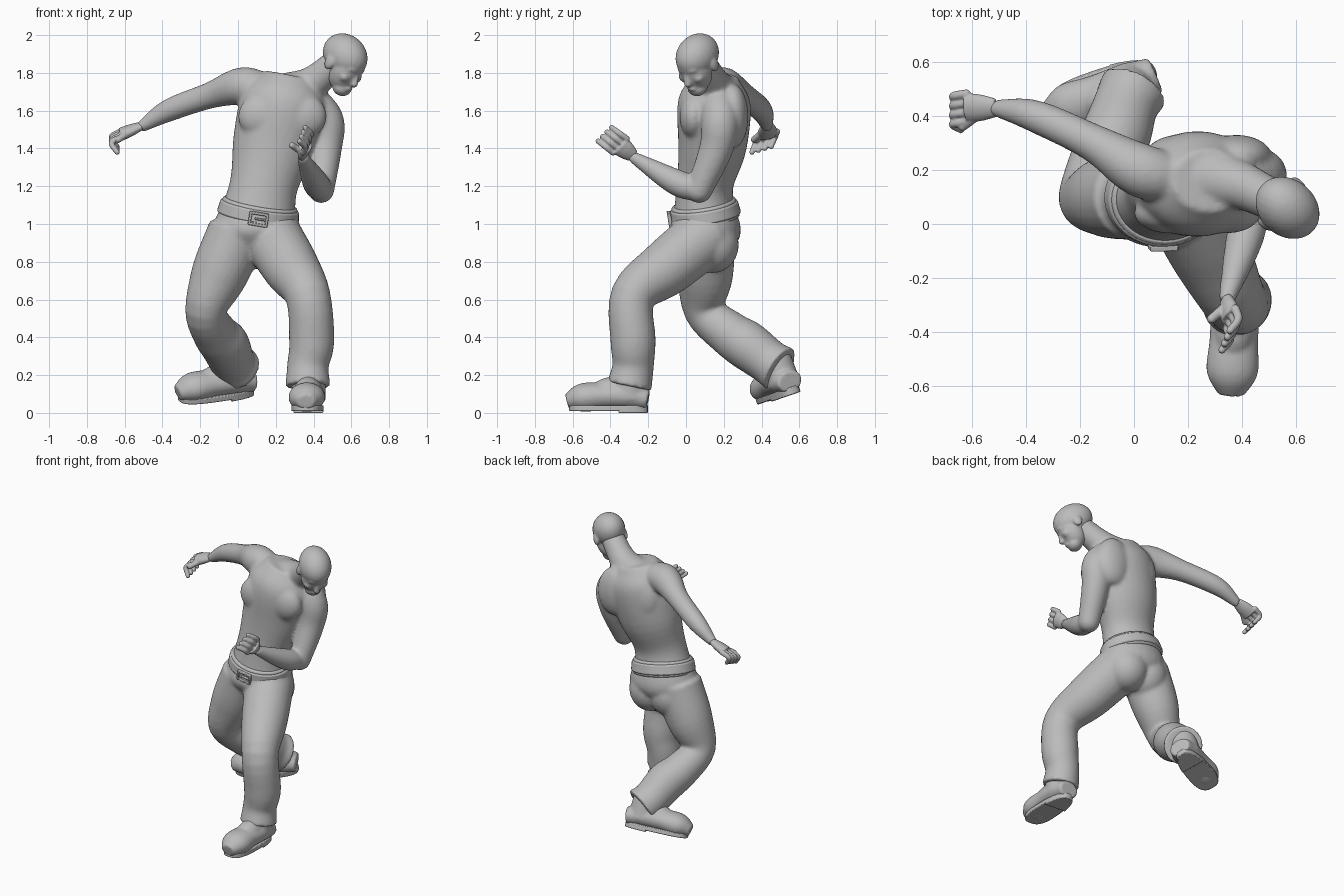
import bpy, bmesh, math
from mathutils import Vector, Matrix

default_cube = bpy.data.objects.get("Cube")
if default_cube:
    bpy.data.objects.remove(default_cube)

colour = (.5, .5, .5, 1)
grey = bpy.data.materials.new("plain_grey")
grey.use_nodes = True
grey.diffuse_color = colour
grey.node_tree.nodes["Principled BSDF"].inputs["Base Color"].default_value = colour

SIDEWAYS, FORWARD, UPWARD = Vector((1, 0, 0)), Vector((0, 1, 0)), Vector((0, 0, 1))


def smooth_path(stations, steps):
    """Points on a curve that passes through every station."""
    points = [Vector(station) for station in stations]
    points = [points[0] * 2 - points[1]] + points + [points[-1] * 2 - points[-2]]
    path = []
    for before, start, end, after in zip(points, points[1:], points[2:], points[3:]):
        leave, arrive = (end - before) / 2, (after - start) / 2
        for step in range(steps):
            t = step / steps
            ease = t * t * (3 - 2 * t)
            path.append(start.lerp(end, ease) + leave * t * (1 - t) ** 2 - arrive * t * t * (1 - t))
    return path + [points[-2]]


def ball(bm, centre, radii):
    place = Matrix.Translation(centre) @ Matrix.Diagonal(radii).to_4x4()
    bmesh.ops.create_uvsphere(bm, u_segments=24, v_segments=16, radius=1, matrix=place)


def tube(bm, stations, across=SIDEWAYS, flat=1, sides=24, steps=5, round_ends=False):
    """Loft through (x, y, z, radius) stations; flat squashes the section."""
    path = smooth_path(stations, steps)
    rings = []
    for index, point in enumerate(path):
        ahead = path[min(index + 1, len(path) - 1)].to_3d()
        behind = path[max(index - 1, 0)].to_3d()
        tangent = (ahead - behind).normalized()
        u = (across - tangent * across.dot(tangent)).normalized()
        v = tangent.cross(u) * flat
        ring = []
        for side in range(sides):
            angle = math.tau * side / sides
            offset = u * math.cos(angle) + v * math.sin(angle)
            ring.append(bm.verts.new(point.to_3d() + offset * point.w))
        rings.append(ring)
    for lower, upper in zip(rings, rings[1:]):
        for side in range(sides):
            following = (side + 1) % sides
            bm.faces.new((lower[side], lower[following], upper[following], upper[side]))
    bm.faces.new(reversed(rings[0]))
    bm.faces.new(rings[-1])
    if round_ends:
        for end in (path[0], path[-1]):
            ball(bm, end.to_3d(), [end.w] * 3)


def block(bm, centre, size):
    place = Matrix.Translation(centre) @ Matrix.Diagonal(size).to_4x4()
    bmesh.ops.create_cube(bm, size=1, matrix=place)


def frame(origin, forward, up):
    """Local axes: x to the side, y forward, z up."""
    y = Vector(forward).normalized()
    x = y.cross(Vector(up)).normalized()
    place = Matrix((x, y, x.cross(y))).transposed().to_4x4()
    place.translation = origin
    return place


def finish(name, bm, place=Matrix(), voxel=None, relax=None, bevel=None):
    bmesh.ops.recalc_face_normals(bm, faces=bm.faces)
    mesh = bpy.data.meshes.new(name)
    bm.to_mesh(mesh)
    bm.free()
    mesh.transform(place)
    mesh.materials.append(grey)
    part = bpy.data.objects.new(name, mesh)
    bpy.context.collection.objects.link(part)
    if bevel:
        soften = part.modifiers.new("soft_edge", "BEVEL")
        soften.width, soften.segments = bevel, 2
    if voxel:
        merge = part.modifiers.new("merge", "REMESH")
        merge.mode, merge.voxel_size, merge.use_smooth_shade = "VOXEL", voxel, True
        even_out = part.modifiers.new("relax", "SMOOTH")
        even_out.iterations, even_out.factor = relax, .5
    else:
        bpy.ops.object.select_all(action="DESELECT")
        part.select_set(True)
        bpy.context.view_layer.objects.active = part
        bpy.ops.object.shade_smooth_by_angle(angle=math.radians(40))


def hand(name, wrist, knuckles, spacing, reach, curl, thumb):
    """Palm, four bent fingers and a thumb, all laid out from the knuckle line."""
    bm = bmesh.new()
    wrist, knuckles, spacing, reach, curl, thumb = map(
        Vector, (wrist, knuckles, spacing, reach, curl, thumb))
    middle = wrist.lerp(knuckles, .5)
    tube(bm, [(*wrist, .035), (*middle, .05), (*knuckles, .055)], spacing, flat=.6)
    for number in range(4):
        base = knuckles + spacing * (number - 1.5)
        bend = base + reach
        tube(bm, [(*base, .017), (*bend, .016), (*(bend + curl), .014)],
             spacing, sides=12, round_ends=True)
    base = wrist.lerp(knuckles, .3)
    tube(bm, [(*base, .02), (*(base + thumb), .017)], spacing, sides=12, round_ends=True)
    finish(name, bm, voxel=.005, relax=3)


# Bare torso, neck and both arms
bm = bmesh.new()
tube(bm, [(.1, .1, 1, .21), (.135, .1, 1.2, .18), (.19, .14, 1.42, .22),
          (.25, .15, 1.65, .23), (.28, .16, 1.78, .14)], flat=.83, sides=32)
tube(bm, [(.28, .17, 1.68, .13), (.4, .14, 1.75, .09), (.53, .08, 1.86, .075)], FORWARD)
tube(bm, [(.14, .17, 1.71, .09), (.02, .2, 1.73, .1), (-.15, .3, 1.68, .07),
          (-.37, .4, 1.6, .06), (-.52, .43, 1.51, .03)], UPWARD)
tube(bm, [(.36, .17, 1.68, .09), (.46, .18, 1.55, .1), (.46, .16, 1.4, .09),
          (.44, .07, 1.18, .07)], FORWARD, round_ends=True)
tube(bm, [(.44, .08, 1.18, .06), (.41, -.05, 1.22, .07), (.34, -.29, 1.36, .03)])
for x in (.13, .34):
    ball(bm, (x, .04, 1.57), (.13, .075, .12))
    ball(bm, (x + .04, .25, 1.57), (.13, .08, .17))
finish("torso_and_arms", bm, voxel=.01, relax=14)

# Head: skull, face, jaw, brow, lips and nose, then the paired features
bm = bmesh.new()
ball(bm, (0, -.01, .02), (.105, .135, .11))
ball(bm, (0, .04, -.04), (.088, .085, .12))
ball(bm, (0, .07, -.13), (.055, .05, .045))
ball(bm, (0, .095, .0), (.065, .03, .02))
ball(bm, (0, .108, -.11), (.03, .02, .015))
tube(bm, [(0, .11, -.01, .01), (0, .13, -.07, .02)], round_ends=True)
for side in (-1, 1):
    ball(bm, (side * .045, .085, -.055), (.035, .03, .03))
    ball(bm, (side * .098, -.01, -.03), (.015, .03, .04))
finish("head", bm, frame((.565, .06, 1.87), (.64, -.56, -.54), (.1, 0, 1)), voxel=.007, relax=6)

# Hands: the right one loosely curled, the left one raised
hand("right_hand", wrist=(-.51, .43, 1.52), knuckles=(-.62, .43, 1.475), spacing=(0, .034, .01),
     reach=(-.05, -.01, -.03), curl=(.03, -.02, -.05), thumb=(-.09, -.07, -.06))
hand("left_hand", wrist=(.34, -.28, 1.36), knuckles=(.36, -.35, 1.415), spacing=(.01, .024, .024),
     reach=(.01, -.04, .03), curl=(-.03, -.04, .03), thumb=(-.06, -.05, .04))

# Trousers: seat, trailing right leg and leading left leg
bm = bmesh.new()
tube(bm, [(.11, .1, 1.08, .2), (.1, .1, .95, .23), (.1, .09, .84, .14)], flat=.82, sides=32)
for x in (.02, .18):
    ball(bm, (x, .14, .89), (.14, .14, .15))
tube(bm, [(0, .1, .96, .16), (-.1, .1, .73, .15), (-.17, .1, .54, .11), (-.12, .23, .42, .12),
          (-.07, .32, .36, .13), (-.03, .44, .27, .12), (0, .5, .23, .13)])
tube(bm, [(.17, .12, .95, .16), (.28, -.1, .77, .15), (.37, -.28, .62, .12),
          (.39, -.28, .38, .12), (.37, -.28, .25, .11), (.37, -.3, .14, .12)])
finish("trousers", bm, voxel=.011, relax=9)

# Belt, waistband and buckle, tilted with the hips
hips = frame((.11, .1, 1.065), (0, 1, .16), (.17, -.16, 1))
for name, radius, half_height in (("belt", .22, .035), ("waistband", .21, .05)):
    bm = bmesh.new()
    tube(bm, [(0, 0, -half_height, radius), (0, 0, half_height, radius - .01)],
         flat=.86, sides=48, steps=1)
    finish(name, bm, hips, bevel=.01)
bm = bmesh.new()
for side in (-1, 1):
    block(bm, (0, -.19, side * .03 - .01), (.1, .02, .015))
    block(bm, (side * .045, -.19, -.01), (.015, .02, .07))
block(bm, (.01, -.19, -.01), (.06, .02, .01))
finish("buckle", bm, hips, bevel=.004)


def sole_outline(count):
    """Rounded oblong, wider at the toe than at the heel."""
    for index in range(count):
        angle = math.tau * index / count
        c, s = math.cos(angle), math.sin(angle)
        width = .083 + .012 * s
        yield math.copysign(abs(c) ** .7, c) * width, math.copysign(abs(s) ** .8, s) * .21


def slab(bm, outline, low, high):
    bottom = bm.faces.new([bm.verts.new((x, y, low)) for x, y in outline])
    extruded = bmesh.ops.extrude_face_region(bm, geom=[bottom])["geom"]
    raised = [item for item in extruded if isinstance(item, bmesh.types.BMVert)]
    bmesh.ops.translate(bm, vec=UPWARD * (high - low), verts=raised)


# Shoes: upper with ankle, then sole with heel
left_foot = frame((.37, -.41, 0), (-.05, -1, 0), UPWARD)
right_foot = frame((-.115, .5, .075), (-.9, -.34, -.12), (-.1, -.36, .93))
for side, place in (("left", left_foot), ("right", right_foot)):
    bm = bmesh.new()
    tube(bm, [(0, -.21, .07, .07), (0, -.1, .09, .09), (0, .02, .09, .09),
              (0, .14, .08, .095), (0, .22, .06, .05)], flat=.8)
    tube(bm, [(0, -.11, .07, .09), (0, -.1, .22, .09)])
    ball(bm, (0, -.02, .1), (.08, .12, .09))
    finish(side + "_shoe", bm, place, voxel=.009, relax=6)
    bm = bmesh.new()
    slab(bm, sole_outline(32), .01, .04)
    slab(bm, [(x, y) for x, y in sole_outline(32) if y < -.05], 0, .02)
    finish(side + "_sole", bm, place, bevel=.005)
